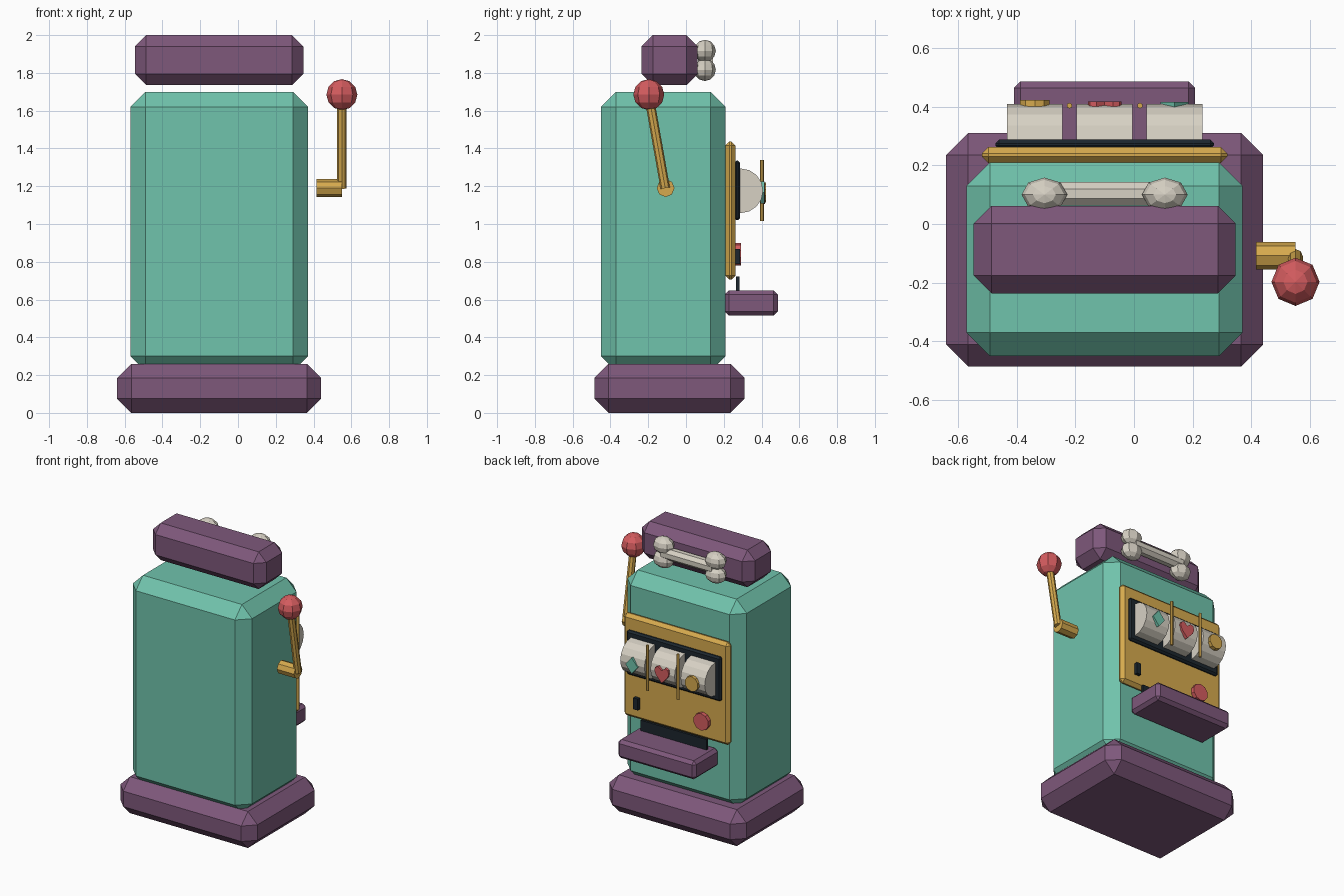
import bpy, bmesh, math
from mathutils import Vector, Matrix

cube = bpy.data.objects.get("Cube")
if cube:
    bpy.data.objects.remove(cube, do_unlink=True)

CX = -0.10   # cabinet centre line
REEL_Z = 1.176


def material(name, rgb):
    lin = [((c / 255 + 0.055) / 1.055) ** 2.4 for c in rgb] + [1.0]
    mat = bpy.data.materials.new(name)
    mat.use_nodes = True
    mat.diffuse_color = lin
    node = next(n for n in mat.node_tree.nodes if n.type == 'BSDF_PRINCIPLED')
    node.inputs["Base Color"].default_value = lin
    return mat


TEAL = material("teal", (112, 195, 172))
PURPLE = material("purple", (126, 88, 123))
GOLD = material("gold", (214, 170, 78))
RED = material("red", (212, 92, 95))
CREAM = material("cream", (215, 209, 196))
DARK = material("dark", (28, 38, 46))


def finish(name, bm, mat):
    bmesh.ops.recalc_face_normals(bm, faces=bm.faces)
    mesh = bpy.data.meshes.new(name)
    bm.to_mesh(mesh)
    bm.free()
    mesh.materials.append(mat)
    obj = bpy.data.objects.new(name, mesh)
    bpy.context.collection.objects.link(obj)
    return obj


def box(name, mat, x, y, z, chamfer=0.0):
    """Box spanning three (min, max) ranges, with flat chamfered edges."""
    bm = bmesh.new()
    bmesh.ops.create_cube(bm, size=1)
    for v in bm.verts:
        v.co = [(lo + hi) / 2 + c * (hi - lo) for c, (lo, hi) in zip(v.co, (x, y, z))]
    if chamfer:
        bmesh.ops.bevel(bm, geom=bm.edges[:], offset=chamfer, segments=1,
                        profile=0.5, affect='EDGES')
    return finish(name, bm, mat)


def rod(name, mat, start, end, radius, sides=8, turn=0.0):
    """Cylinder from start to end."""
    a, b = Vector(start), Vector(end)
    bm = bmesh.new()
    bmesh.ops.create_cone(bm, cap_ends=True, segments=sides, radius1=radius,
                          radius2=radius, depth=(b - a).length)
    rot = (b - a).to_track_quat('Z', 'Y').to_matrix().to_4x4()
    bm.transform(Matrix.Translation((a + b) / 2) @ rot @ Matrix.Rotation(turn, 4, 'Z'))
    return finish(name, bm, mat)


def ball(name, mat, centre, radii):
    bm = bmesh.new()
    bmesh.ops.create_uvsphere(bm, u_segments=8, v_segments=6, radius=1)
    bm.transform(Matrix.Translation(centre) @ Matrix.Diagonal((*radii, 1)))
    return finish(name, bm, mat)


def plaque(name, mat, outline, x, z, y0, y1):
    """Flat outline in x and z, extruded along y."""
    bm = bmesh.new()
    face = bm.faces.new([bm.verts.new((x + u, y0, z + w)) for u, w in outline])
    top = bmesh.ops.extrude_face_region(bm, geom=[face])["geom"]
    moved = [g for g in top if isinstance(g, bmesh.types.BMVert)]
    bmesh.ops.translate(bm, verts=moved, vec=(0, y1 - y0, 0))
    return finish(name, bm, mat)


def around(half):
    return CX - half, CX + half


# Cabinet
box("base", PURPLE, around(0.54), (-0.485, 0.31), (0, 0.26), 0.075)
box("cabinet", TEAL, around(0.47), (-0.45, 0.21), (0.22, 1.70), 0.08)
box("top_sign", PURPLE, around(0.446), (-0.236, 0.062), (1.735, 2.0), 0.06)

# Face panel, window and tray
box("face_panel", GOLD, around(0.418), (0.208, 0.262), (0.705, 1.437), 0.022)
box("reel_window", DARK, around(0.372), (0.255, 0.287), (1.02, 1.335), 0.012)
box("tray_opening", DARK, around(0.26), (0.266, 0.283), (0.58, 0.722))
box("payout_tray", PURPLE, around(0.308), (0.205, 0.486), (0.516, 0.648), 0.022)
box("coin_slot", DARK, (0.18, 0.215), (0.25, 0.287), (0.787, 0.868))
rod("button", RED, (-0.32, 0.25, 0.84), (-0.32, 0.29, 0.84), 0.06, 10)

# Reels and the rods between them
for i in (-1, 0, 1):
    x = CX + i * 0.238
    rod("reel", CREAM, (x - 0.095, 0.29, REEL_Z), (x + 0.095, 0.29, REEL_Z), 0.118, 16)
for side in (-1, 1):
    x = CX + side * 0.12
    rod("reel_divider", GOLD, (x, 0.403, 1.016), (x, 0.403, 1.34), 0.01, 6)

# Reel symbols
plaque("diamond_symbol", TEAL, [(0.048, 0), (0, 0.058), (-0.048, 0), (0, -0.058)],
       CX + 0.238, REEL_Z - 0.01, 0.395, 0.416)
half_heart = [(0.028, 0.052), (0.05, 0.042), (0.057, 0.018), (0.045, -0.012)]
heart = [(0, 0.03)] + half_heart + [(0, -0.06)] + [(-u, w) for u, w in reversed(half_heart)]
plaque("heart_symbol", RED, heart, CX, REEL_Z - 0.01, 0.395, 0.418)
rod("coin_symbol", GOLD, (CX - 0.238, 0.395, REEL_Z - 0.01),
    (CX - 0.238, 0.423, REEL_Z - 0.01), 0.053, 10)

# Bone ornament on the sign
rod("bone_shaft", CREAM, (CX - 0.2, 0.103, 1.866), (CX + 0.2, 0.103, 1.866),
    0.043, 8, math.pi / 8)
for side in (-1, 1):
    for up in (-1, 1):
        ball("bone_knob", CREAM, (CX + side * 0.205, 0.1, 1.866 + up * 0.05),
             (0.078, 0.058, 0.059))

# Pull lever
rod("lever_axle", GOLD, (0.415, -0.108, 1.19), (0.55, -0.108, 1.19), 0.047)
rod("lever_arm", GOLD, (0.55, -0.11, 1.19), (0.55, -0.195, 1.67), 0.025)
ball("lever_knob", RED, (0.55, -0.197, 1.685), (0.082, 0.082, 0.082))
